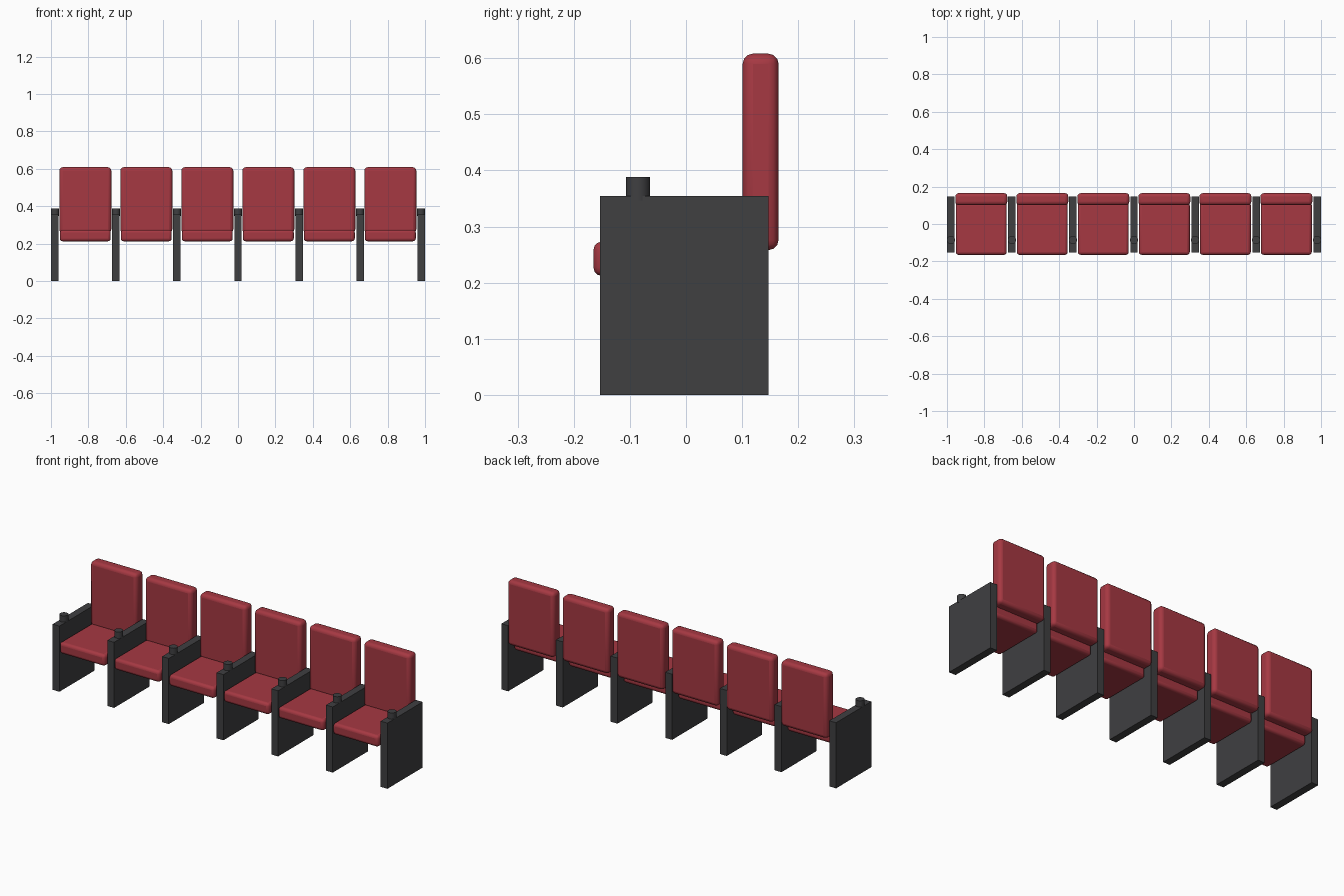
import bpy

if "Cube" in bpy.data.objects:
    bpy.data.objects.remove(bpy.data.objects["Cube"])

def material(name, rgb):
    m = bpy.data.materials.new(name)
    m.diffuse_color = (*rgb, 1)
    m.use_nodes = True
    m.node_tree.nodes["Principled BSDF"].inputs["Base Color"].default_value = m.diffuse_color
    return m

RED = material("red_fabric", (0.38, 0.04, 0.055))
DARK = material("dark_frame", (0.05, 0.05, 0.053))

def box(name, x, w, y0, y1, z0, z1, mat, bevel=0):
    bpy.ops.mesh.primitive_cube_add(size=1, location=(x, (y0 + y1) / 2, (z0 + z1) / 2))
    o = bpy.context.object
    o.name = name
    o.scale = (w, y1 - y0, z1 - z0)
    bpy.ops.object.transform_apply(location=False, rotation=False, scale=True)
    o.data.materials.append(mat)
    if bevel:
        b = o.modifiers.new("rounded_edges", "BEVEL")
        b.width = bevel
        b.segments = 3
        bpy.ops.object.shade_smooth_by_angle()
    return o

PITCH = 0.3262

# Side panels with a cup holder on each armrest
for i in range(7):
    x = (i - 3) * PITCH
    box(f"side_panel_{i + 1}", x, 0.04, -0.153, 0.147, 0, 0.354, DARK)
    bpy.ops.mesh.primitive_cylinder_add(vertices=32, radius=0.0215, depth=0.042,
                                        location=(x, -0.0855, 0.367))
    cup = bpy.context.object
    cup.name = f"cup_holder_{i + 1}"
    cup.data.materials.append(DARK)
    bpy.ops.object.shade_smooth_by_angle()

# Cushions and backrests
for i in range(6):
    x = (i - 2.5) * PITCH - 0.001
    box(f"seat_cushion_{i + 1}", x, 0.272, -0.165, 0.115, 0.212, 0.273, RED, 0.015)
    box(f"backrest_{i + 1}", x, 0.278, 0.101, 0.165, 0.258, 0.608, RED, 0.018)
